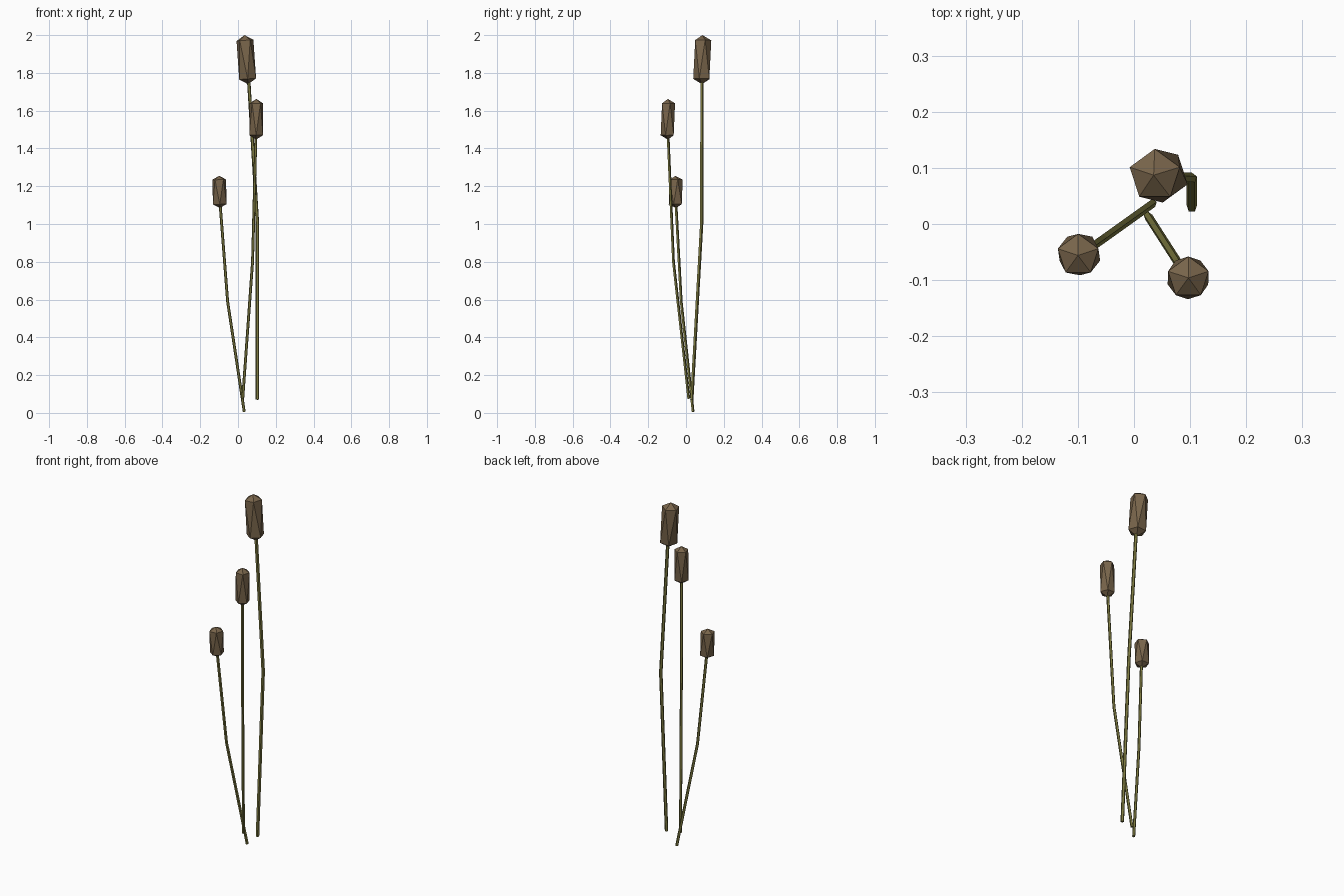
import bpy, bmesh, math
from mathutils import Vector

if "Cube" in bpy.data.objects:
    bpy.data.objects.remove(bpy.data.objects["Cube"])


def material(name, rgb):
    m = bpy.data.materials.new(name)
    m.diffuse_color = (*rgb, 1)
    m.use_nodes = True
    m.node_tree.nodes["Principled BSDF"].inputs["Base Color"].default_value = m.diffuse_color
    return m


BROWN = material("brown", (0.19, 0.13, 0.07))
OLIVE = material("olive", (0.20, 0.19, 0.05))


def finish(name, bm, mat):
    bmesh.ops.recalc_face_normals(bm, faces=bm.faces)
    me = bpy.data.meshes.new(name)
    bm.to_mesh(me)
    bm.free()
    me.materials.append(mat)
    bpy.context.collection.objects.link(bpy.data.objects.new(name, me))


def ring(bm, centre, axis, r, n, phase):
    # regular polygon perpendicular to the axis
    u = (Vector((1, 0, 0)) - axis * axis.x).normalized()
    v = axis.cross(u)
    angles = [math.radians(phase) + math.tau * i / n for i in range(n)]
    return [bm.verts.new(centre + r * (math.cos(a) * u + math.sin(a) * v)) for a in angles]


def stem(name, pts, r, n=5):
    # bent stalk through the given points
    pts = [Vector(p) for p in pts]
    bm = bmesh.new()
    rings = []
    for i, p in enumerate(pts):
        axis = (pts[min(i + 1, len(pts) - 1)] - pts[max(i - 1, 0)]).normalized()
        rings.append(ring(bm, p, axis, r, n, 90))
    for a, b in zip(rings, rings[1:]):
        for i in range(n):
            j = (i + 1) % n
            bm.faces.new((a[i], a[j], b[j], b[i]))
    bm.faces.new(rings[0])
    bm.faces.new(rings[-1])
    finish(name, bm, OLIVE)


def head(name, bottom, top, r, cap, phase):
    # stretched icosahedron: two offset pentagons and two poles
    bottom, top = Vector(bottom), Vector(top)
    axis = (top - bottom).normalized()
    bm = bmesh.new()
    lo = ring(bm, bottom + axis * cap, axis, r, 5, phase - 36)
    hi = ring(bm, top - axis * cap, axis, r, 5, phase)
    pb, pt = bm.verts.new(bottom), bm.verts.new(top)
    for i in range(5):
        j = (i + 1) % 5
        bm.faces.new((lo[i], lo[j], hi[i]))
        bm.faces.new((hi[i], lo[j], hi[j]))
        bm.faces.new((pb, lo[j], lo[i]))
        bm.faces.new((pt, hi[i], hi[j]))
    finish(name, bm, BROWN)


# tall reed
stem("tall_stem", [(0.103, 0.03, 0.07), (0.103, 0.082, 1.0), (0.056, 0.084, 1.77)], 0.0095)
head("tall_head", (0.053, 0.085, 1.74), (0.035, 0.087, 2.0), 0.047, 0.028, 90)

# middle reed
stem("middle_stem", [(0.025, 0.014, 0.075), (0.077, -0.067, 0.8), (0.095, -0.096, 1.48)], 0.008)
head("middle_head", (0.096, -0.096, 1.447), (0.097, -0.096, 1.662), 0.038, 0.023, 90)

# short reed
stem("short_stem", [(0.033, 0.037, 0.006), (-0.055, -0.026, 0.59), (-0.095, -0.054, 1.11)], 0.008)
head("short_head", (-0.096, -0.053, 1.085), (-0.1, -0.056, 1.255), 0.038, 0.02, 90)
